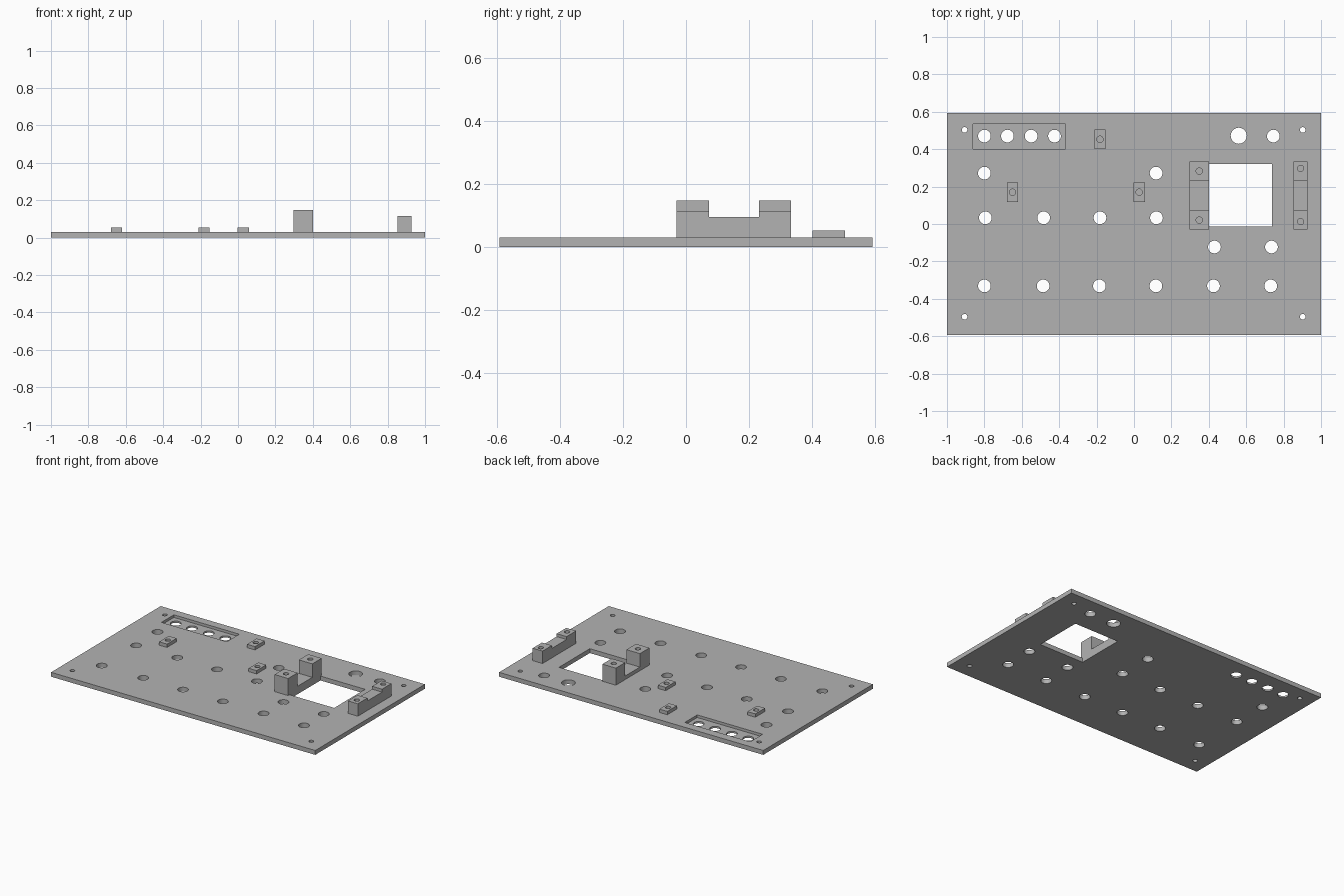
import bpy
import bmesh
from mathutils import Matrix, Vector

if "Cube" in bpy.data.objects:
    bpy.data.objects.remove(bpy.data.objects["Cube"])

grey = bpy.data.materials.new("plain grey")
grey.use_nodes = True
GREY = (0.45, 0.45, 0.45, 1)
grey.diffuse_color = GREY
grey.node_tree.nodes["Principled BSDF"].inputs["Base Color"].default_value = GREY

T = 0.03  # plate thickness


def add_box(bm, x0, x1, y0, y1, z0, z1):
    size = Vector((x1 - x0, y1 - y0, z1 - z0))
    mid = Vector((x0 + x1, y0 + y1, z0 + z1)) / 2
    bmesh.ops.create_cube(bm, size=1, matrix=Matrix.Translation(mid) @ Matrix.Diagonal(size).to_4x4())


def add_hole(bm, x, y, r, z0, z1):
    bmesh.ops.create_cone(bm, cap_ends=True, segments=32, radius1=r, radius2=r, depth=z1 - z0,
                          matrix=Matrix.Translation((x, y, (z0 + z1) / 2)))


def to_object(name, bm):
    mesh = bpy.data.meshes.new(name)
    bm.to_mesh(mesh)
    bm.free()
    mesh.materials.append(grey)
    ob = bpy.data.objects.new(name, mesh)
    bpy.context.collection.objects.link(ob)
    return ob


def activate(ob):
    bpy.ops.object.select_all(action='DESELECT')
    ob.select_set(True)
    bpy.context.view_layer.objects.active = ob


def cut(ob, bm):
    cutter = to_object("cutter", bm)
    cutter.hide_render = True
    mod = ob.modifiers.new("cut", 'BOOLEAN')
    mod.object = cutter
    mod.operation = 'DIFFERENCE'
    mod.solver = 'EXACT'
    activate(ob)
    bpy.ops.object.modifier_apply(modifier=mod.name)
    bpy.data.objects.remove(cutter)
    bpy.ops.object.shade_smooth_by_angle()


# Base plate
bm = bmesh.new()
add_box(bm, -1, 1, -0.593, 0.593, 0, T)
plate = to_object("base_plate", bm)

# Recessed pocket and square window
bm = bmesh.new()
add_box(bm, -0.86, -0.365, 0.4, 0.535, 0.012, 0.1)
add_box(bm, 0.4, 0.738, -0.014, 0.32, -0.1, 0.1)
cut(plate, bm)

# Round through holes, listed by row
rows = {
    0.47: [-0.8, -0.677, -0.55, -0.425, 0.745],
    0.272: [-0.8, 0.118],
    0.033: [-0.795, -0.483, -0.182, 0.12],
    -0.123: [0.43, 0.735],
    -0.331: [-0.8, -0.486, -0.185, 0.117, 0.425, 0.731],
}
bm = bmesh.new()
for y, xs in rows.items():
    for x in xs:
        add_hole(bm, x, y, 0.034, -0.1, 0.1)
add_hole(bm, 0.56, 0.472, 0.043, -0.1, 0.1)
for x in (-0.906, 0.902):
    for y in (-0.496, 0.503):
        add_hole(bm, x, y, 0.015, -0.1, 0.1)
cut(plate, bm)

# Small mounting blocks with a blind screw hole
for name, x, y in (("left", 0.028, 0.17), ("right", -0.65, 0.17), ("rear", -0.182, 0.453)):
    bm = bmesh.new()
    add_box(bm, x - 0.03, x + 0.03, y - 0.052, y + 0.052, T, 0.053)
    block = to_object(name + "_mounting_block", bm)
    bm = bmesh.new()
    add_hole(bm, x, y, 0.017, T + 0.002, 0.1)
    cut(block, bm)


# Saddle brackets: block with a notch between two drilled posts
def bracket(name, x0, x1, top, saddle, hole_ys):
    bm = bmesh.new()
    add_box(bm, x0, x1, -0.03, 0.333, T, top)
    ob = to_object(name, bm)
    bm = bmesh.new()
    add_box(bm, x0 - 0.1, x1 + 0.1, 0.073, 0.232, saddle, top + 0.1)
    cut(ob, bm)
    bm = bmesh.new()
    for y in hole_ys:
        add_hole(bm, (x0 + x1) / 2, y, 0.017, top - 0.05, top + 0.1)
    cut(ob, bm)


bracket("tall_bracket", 0.298, 0.4, 0.147, 0.055, (0.021, 0.283))
bracket("short_bracket", 0.853, 0.928, 0.115, 0.095, (0.013, 0.297))
